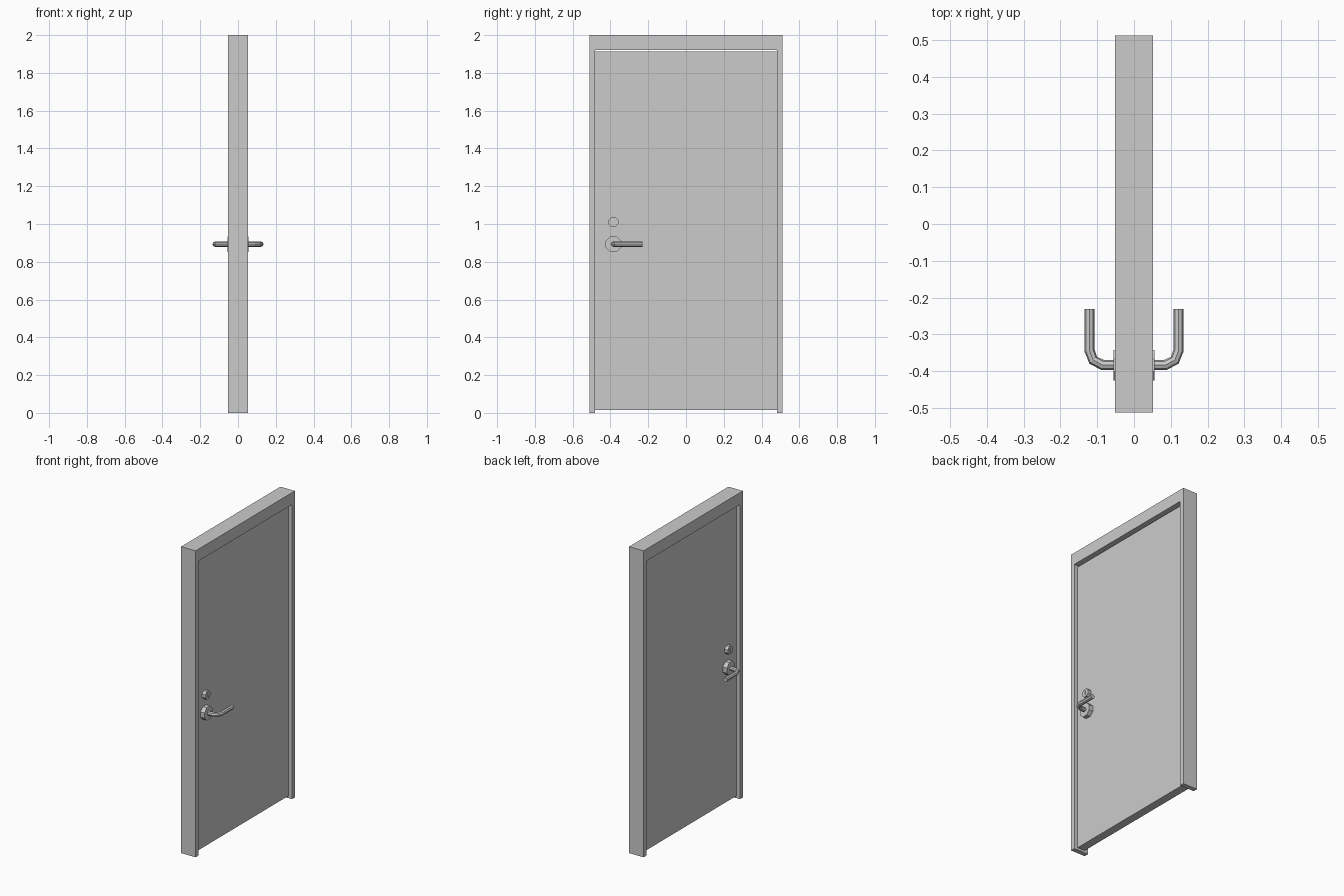
import bpy, bmesh, math
from mathutils import Matrix

if "Cube" in bpy.data.objects:
    bpy.data.objects.remove(bpy.data.objects["Cube"])

W, D, JAMB, HEAD = 0.512, 0.052, 0.03, 1.922   # frame half width, half depth, jamb width, head underside
PANEL = 0.027                                  # half thickness of the door leaf
HAND_Y = -0.384


def new_object(name, bm):
    bmesh.ops.recalc_face_normals(bm, faces=bm.faces)
    me = bpy.data.meshes.new(name)
    bm.to_mesh(me)
    bm.free()
    ob = bpy.data.objects.new(name, me)
    bpy.context.collection.objects.link(ob)
    return ob


def box(name, lo, hi):
    bm = bmesh.new()
    bmesh.ops.create_cube(bm, size=1)
    for v in bm.verts:
        v.co = [l + (c + 0.5) * (h - l) for c, l, h in zip(v.co, lo, hi)]
    return new_object(name, bm)


def disc(name, y, z, radius, x0, x1, sides):
    bm = bmesh.new()
    place = (Matrix.Translation(((x0 + x1) / 2, y, z)) @ Matrix.Rotation(math.pi / 2, 4, 'Y')
             @ Matrix.Rotation(math.pi / sides, 4, 'Z'))
    bmesh.ops.create_cone(bm, cap_ends=True, segments=sides, radius1=radius,
                          radius2=radius, depth=x1 - x0, matrix=place)
    return new_object(name, bm)


def both_sides(ob):
    ob.modifiers.new("both_sides", 'MIRROR').use_axis = (True, False, False)


# door frame: upside-down U profile extruded through the wall
bm = bmesh.new()
i = W - JAMB
profile = [(-W, 0), (-i, 0), (-i, HEAD), (i, HEAD), (i, 0), (W, 0), (W, 2), (-W, 2)]
face = bm.faces.new([bm.verts.new((-D, y, z)) for y, z in profile])
ext = bmesh.ops.extrude_face_region(bm, geom=[face])
bmesh.ops.translate(bm, vec=(2 * D, 0, 0),
                    verts=[g for g in ext["geom"] if isinstance(g, bmesh.types.BMVert)])
new_object("door_frame", bm)

# door leaf with a narrow gap under the head
box("door_panel", (-PANEL, -i, 0.015), (PANEL, i, 1.913))

# handle rosettes
both_sides(disc("handle_rosette", HAND_Y, 0.893, 0.045, PANEL - 0.002, 0.056, 8))

# lock cylinders with a key slot
lock = disc("lock_cylinder", HAND_Y, 1.01, 0.028, PANEL - 0.002, 0.051, 8)
slot = box("key_slot_cutter", (0.046, HAND_Y - 0.003, 0.996), (0.06, HAND_Y + 0.003, 1.024))
slot.hide_render = True
slot.hide_set(True)
cut = lock.modifiers.new("key_slot", 'BOOLEAN')
cut.object, cut.operation, cut.solver = slot, 'DIFFERENCE', 'EXACT'
both_sides(lock)

# bent lever handles
path = [(0.03, -0.383), (0.086, -0.383), (0.111, -0.37), (0.121, -0.344), (0.121, -0.231)]
cu = bpy.data.curves.new("lever_path", 'CURVE')
cu.dimensions = '3D'
cu.bevel_depth, cu.bevel_resolution, cu.use_fill_caps = 0.014, 2, True
sp = cu.splines.new('POLY')
sp.points.add(len(path) - 1)
for p, (x, y) in zip(sp.points, path):
    p.co = (x, y, 0.893, 1)
sp.use_smooth = False
tmp = bpy.data.objects.new("lever_path", cu)
bpy.context.collection.objects.link(tmp)
dg = bpy.context.evaluated_depsgraph_get()
mesh = bpy.data.meshes.new_from_object(tmp.evaluated_get(dg))
bpy.data.objects.remove(tmp)
lever = bpy.data.objects.new("lever_handle", mesh)
bpy.context.collection.objects.link(lever)
both_sides(lever)
